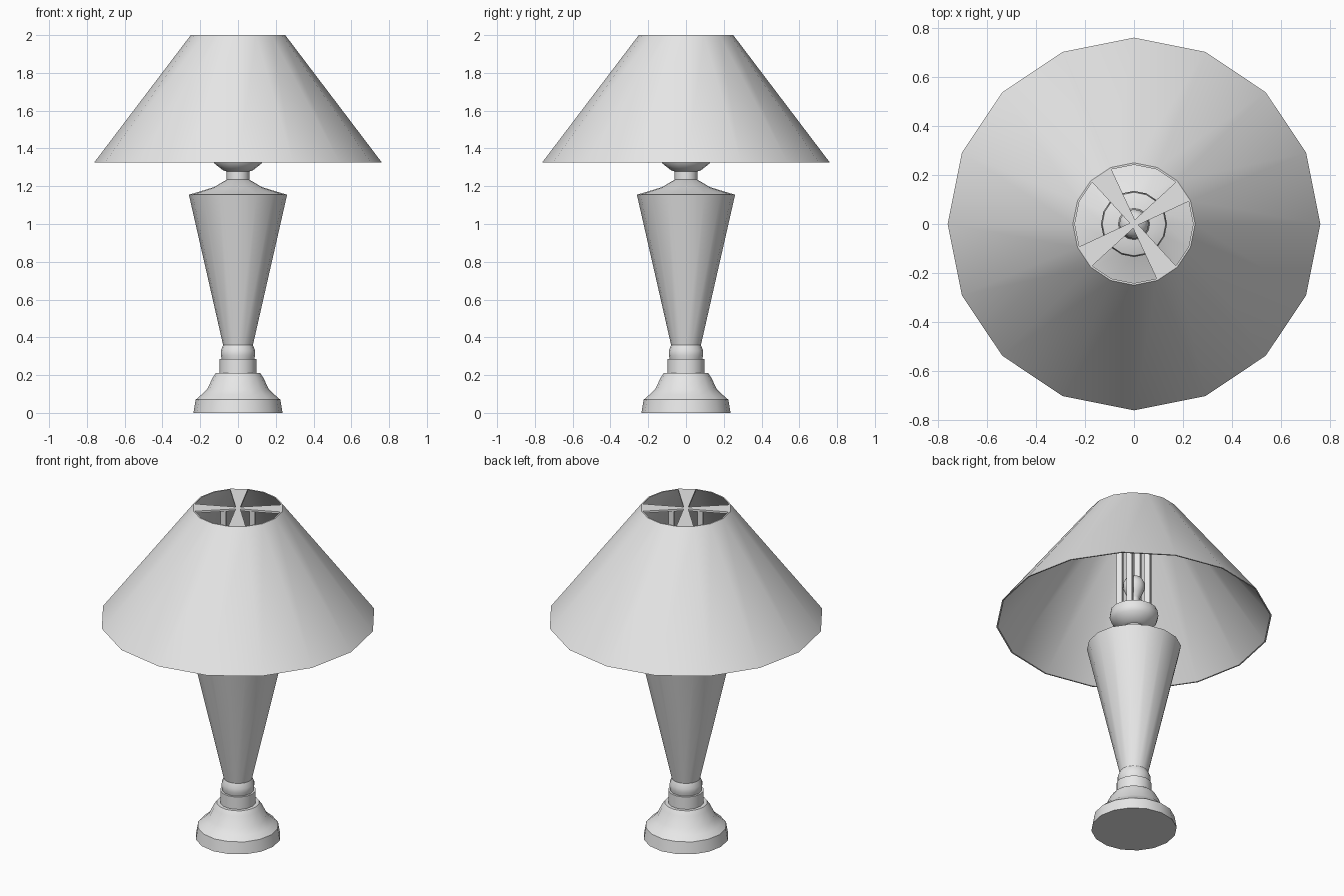
import bpy
import bmesh
from math import cos, sin, pi, radians

SIDES = 16

cube = bpy.data.objects.get("Cube")
if cube:
    bpy.data.objects.remove(cube)

grey = bpy.data.materials.new("light grey")
grey.use_nodes = True
colour = (0.8, 0.8, 0.8, 1)
grey.diffuse_color = colour
grey.node_tree.nodes["Principled BSDF"].inputs["Base Color"].default_value = colour


def finish(name, bm, smooth_angle=None):
    bmesh.ops.recalc_face_normals(bm, faces=bm.faces)
    mesh = bpy.data.meshes.new(name)
    bm.to_mesh(mesh)
    bm.free()
    mesh.materials.append(grey)
    obj = bpy.data.objects.new(name, mesh)
    bpy.context.collection.objects.link(obj)
    if smooth_angle:
        bpy.ops.object.select_all(action='DESELECT')
        obj.select_set(True)
        bpy.context.view_layer.objects.active = obj
        bpy.ops.object.shade_smooth_by_angle(angle=radians(smooth_angle))
    return obj


def lathe(name, profile, closed=False, smooth_angle=38):
    """Turn (radius, height) points round z; cap the ends unless the profile is a loop."""
    bm = bmesh.new()
    rings = [[bm.verts.new((r * cos(2 * pi * i / SIDES), r * sin(2 * pi * i / SIDES), z))
              for i in range(SIDES)] for r, z in profile]
    pairs = list(zip(rings, rings[1:]))
    if closed:
        pairs.append((rings[-1], rings[0]))
    else:
        bm.faces.new(rings[0])
        bm.faces.new(rings[-1])
    for low, high in pairs:
        for i in range(SIDES):
            j = (i + 1) % SIDES
            bm.faces.new((low[i], low[j], high[j], high[i]))
    return finish(name, bm, smooth_angle)


# Turned stand
lathe("foot", [(0.236, 0), (0.224, 0.07), (0.195, 0.095), (0.163, 0.125),
               (0.135, 0.185), (0.118, 0.21)])
lathe("collar", [(0.098, 0.205), (0.098, 0.285)])
lathe("bead", [(0.085, 0.28), (0.091, 0.305), (0.091, 0.33), (0.078, 0.36)])
lathe("column", [(0.078, 0.355), (0.26, 1.155), (0.127, 1.195), (0.06, 1.235)])
lathe("neck", [(0.06, 1.23), (0.06, 1.28)])
lathe("socket_cup", [(0.05, 1.275), (0.08, 1.285), (0.125, 1.32), (0.135, 1.35),
                     (0.13, 1.385), (0.085, 1.4)])

# Bulb
lathe("bulb_socket", [(0.065, 1.395), (0.06, 1.42), (0.03, 1.425), (0.03, 1.47)])
lathe("bulb", [(0.028, 1.46), (0.045, 1.495), (0.06, 1.53), (0.06, 1.56),
               (0.045, 1.59), (0.012, 1.607)], smooth_angle=60)

# Thin open shade with inner and outer walls
lathe("shade", [(0.762, 1.325), (0.25, 2.0), (0.242, 2.0), (0.754, 1.325)], closed=True)

# Four-armed holder: each arm widens to one side of the shade
bm = bmesh.new()
outline = []
for k in range(4):
    for radius, degrees in ((0.018, -11.25), (0.244, 22.5), (0.244, 45)):
        a = radians(degrees + 90 * k)
        outline.append(bm.verts.new((radius * cos(a), radius * sin(a), 1.998)))
top = bm.faces.new(outline)
lower = bmesh.ops.extrude_face_region(bm, geom=[top], use_keep_orig=True)["geom"]
for v in lower:
    if isinstance(v, bmesh.types.BMVert):
        v.co.z -= 0.012
finish("shade_holder", bm)

# Upright rods from the cup to the holder arms
for k in range(4):
    a = radians(33.75 + 90 * k)
    bm = bmesh.new()
    bmesh.ops.create_cube(bm, size=1)
    bmesh.ops.scale(bm, vec=(0.03, 0.03, 0.605), verts=bm.verts)
    rod = finish("holder_rod_%d" % (k + 1), bm)
    rod.location = (0.08 * cos(a), 0.08 * sin(a), 1.6875)
    rod.rotation_euler.z = a
